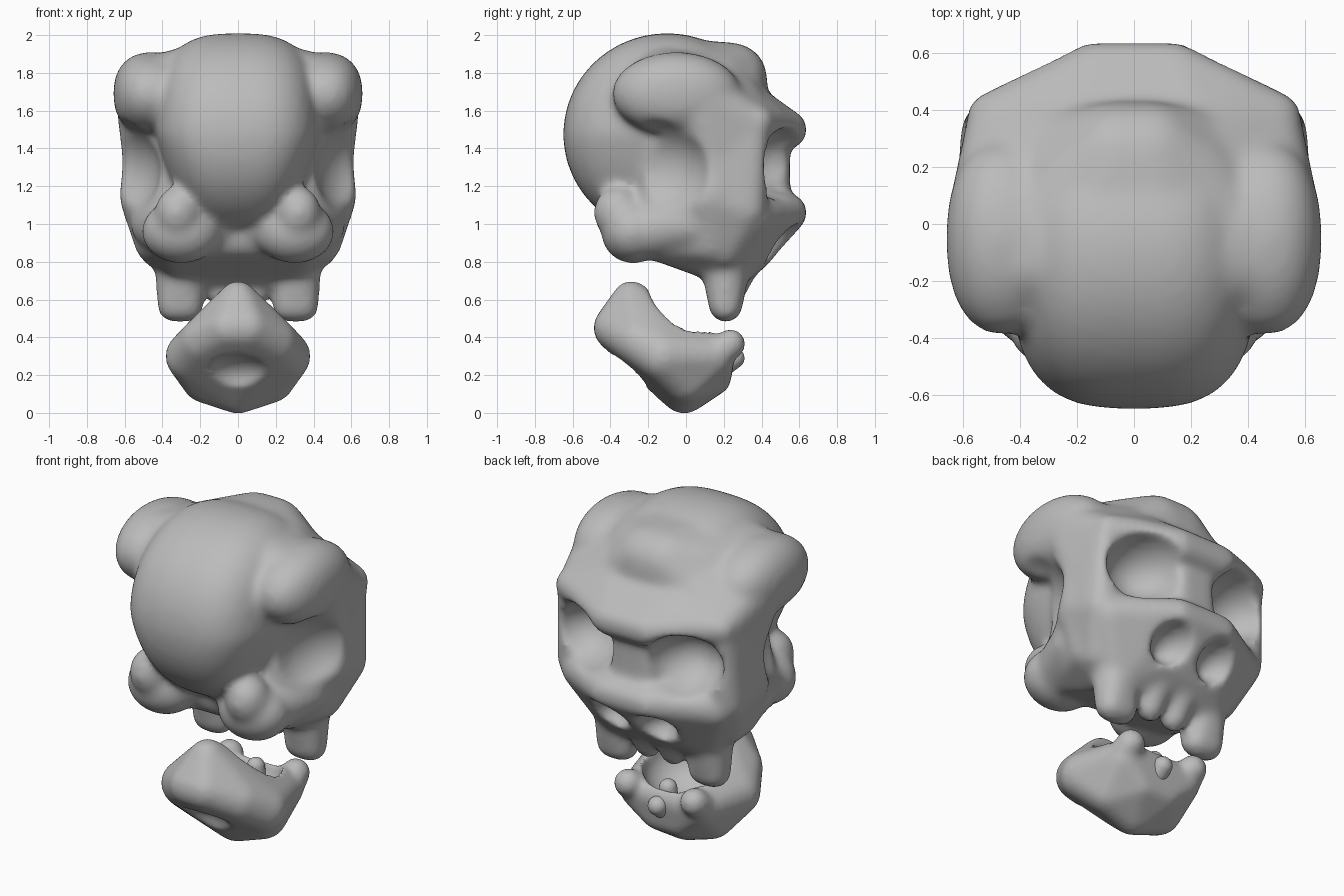
import bpy, bmesh
from mathutils import Matrix, Vector

if "Cube" in bpy.data.objects:
    bpy.data.objects.remove(bpy.data.objects["Cube"])

bone = bpy.data.materials.new("bone grey")
bone.diffuse_color = (0.5, 0.5, 0.5, 1)
bone.use_nodes = True
bone.node_tree.nodes["Principled BSDF"].inputs["Base Color"].default_value = bone.diffuse_color


def hull(bm, balls, mirror=True):
    """Add the convex skin around balls (x, y, z, radius), mirrored across x."""
    tmp = bmesh.new()
    for x, y, z, r in balls:
        for s in ((1, -1) if mirror and x else (1,)):
            bmesh.ops.create_icosphere(tmp, subdivisions=3, radius=r,
                                       matrix=Matrix.Translation((s * x, y, z)))
    bmesh.ops.delete(tmp, geom=tmp.edges[:], context='EDGES_FACES')
    bmesh.ops.convex_hull(tmp, input=tmp.verts[:])
    bmesh.ops.delete(tmp, geom=[v for v in tmp.verts if not v.link_faces], context='VERTS')
    bmesh.ops.recalc_face_normals(tmp, faces=tmp.faces[:])
    me = bpy.data.meshes.new("hull")
    tmp.to_mesh(me)
    tmp.free()
    bm.from_mesh(me)
    bpy.data.meshes.remove(me)


def pair(bm, balls):
    """Add the same small hull on the left and on the right."""
    for s in (1, -1):
        hull(bm, [(s * x, y, z, r) for x, y, z, r in balls], mirror=False)


def blob(bm, c, r, power=2.0, taper=0.0):
    """Add an ellipsoid (both sides if off centre); power squares it off in x."""
    for s in ((1, -1) if c[0] else (1,)):
        new = bmesh.ops.create_icosphere(bm, subdivisions=4, radius=1)["verts"]
        for v in new:
            n = (abs(v.co.x) ** power + (v.co.y ** 2 + v.co.z ** 2) ** (power / 2)) ** (1 / power)
            p = v.co / n
            p.x *= 1 + taper * min(p.z, 0)
            v.co = Vector((s * c[0] + p.x * r[0], c[1] + p.y * r[1], c[2] + p.z * r[2]))


def to_object(bm, name):
    me = bpy.data.meshes.new(name)
    bm.to_mesh(me)
    bm.free()
    ob = bpy.data.objects.new(name, me)
    bpy.context.collection.objects.link(ob)
    return ob


def voxel(ob, size):
    m = ob.modifiers.new("fuse", 'REMESH')
    m.mode, m.voxel_size = 'VOXEL', size


def finish(ob):
    ob.data.materials.clear()
    ob.data.materials.append(bone)
    ob.data.polygons.foreach_set("use_smooth", [True] * len(ob.data.polygons))
    ob.data.update()


def sculpt(name, bm, cuts, size, smooth):
    """Fuse the solids, carve the hollows, then soften everything."""
    ob = to_object(bm, name)
    voxel(ob, size)
    cbm = bmesh.new()
    for c, r in cuts:
        blob(cbm, c, r)
    cutter = to_object(cbm, name + "_cutter")
    cutter.hide_render = True
    voxel(cutter, size)
    b = ob.modifiers.new("carve", 'BOOLEAN')
    b.operation, b.object, b.solver = 'DIFFERENCE', cutter, 'EXACT'
    voxel(ob, size)
    s = ob.modifiers.new("soften", 'SMOOTH')
    s.factor, s.iterations = 0.5, smooth
    me = bpy.data.meshes.new_from_object(ob.evaluated_get(bpy.context.evaluated_depsgraph_get()))
    ob.modifiers.clear()
    ob.data = me
    bpy.data.objects.remove(cutter)
    finish(ob)


# Skull
bm = bmesh.new()
blob(bm, (0, -0.10, 1.475), (0.435, 0.55, 0.535), 3.0, 0.3)     # braincase
hull(bm, [(0.12, -0.05, 1.78, 0.20), (0.06, 0.24, 1.77, 0.19),  # forehead and face core
          (0.20, 0.16, 1.74, 0.18), (0.32, 0.0, 1.73, 0.18),
          (0.47, 0.08, 1.50, 0.12), (0.51, 0.15, 1.15, 0.12),
          (0.47, 0.28, 1.50, 0.10), (0.20, 0.32, 1.20, 0.12),
          (0.44, 0.14, 0.90, 0.11), (0.30, 0.20, 0.80, 0.12), (0.34, -0.16, 0.93, 0.12)])
blob(bm, (0.46, -0.05, 1.69), (0.20, 0.34, 0.22), 2.3)          # temple bumps
pair(bm, [(0.49, 0.06, 1.67, 0.16), (0.50, 0.15, 1.40, 0.12),   # bump to brow slopes
          (0.48, 0.35, 1.53, 0.11), (0.20, 0.24, 1.70, 0.15)])
pair(bm, [(0.45, -0.14, 1.72, 0.17), (0.26, -0.12, 1.74, 0.20),  # bump to crown fill
          (0.45, 0.05, 1.72, 0.17)])
hull(bm, [(0.14, 0.54, 1.50, 0.10), (0.36, 0.44, 1.54, 0.09),   # brow ridge
          (0.50, 0.375, 1.54, 0.09), (0.25, 0.28, 1.66, 0.12)])
pair(bm, [(0.50, 0.355, 1.50, 0.09), (0.50, 0.32, 1.08, 0.11),  # cheek walls
          (0.50, 0.15, 1.42, 0.11), (0.51, 0.12, 1.12, 0.11), (0.41, 0.20, 0.88, 0.12)])
hull(bm, [(0.07, 0.47, 1.42, 0.08), (0.07, 0.46, 1.10, 0.09)])  # nose bridge
hull(bm, [(0.14, 0.54, 1.06, 0.10), (0.45, 0.34, 1.04, 0.12),   # snout and upper jaw
          (0.14, 0.36, 0.84, 0.09), (0.30, 0.22, 0.78, 0.13), (0.30, 0.25, 1.1, 0.1)])
pair(bm, [(0.32, -0.26, 0.96, 0.16), (0.43, 0.02, 1.00, 0.14),  # skull base
          (0.05, -0.16, 1.00, 0.13)])
blob(bm, (0.30, -0.28, 0.96), (0.21, 0.17, 0.17))               # rear lobes
blob(bm, (0.32, -0.36, 1.06), (0.12, 0.13, 0.14))               # rear knobs
pair(bm, [(0.31, 0.21, 0.77, 0.13), (0.27, 0.21, 0.57, 0.09),   # upper corner teeth
          (0.34, 0.21, 0.57, 0.09)])
pair(bm, [(0.085, 0.31, 0.80, 0.09), (0.085, 0.235, 0.63, 0.075)])  # upper front teeth
sculpt("skull", bm, [
    ((0.345, 0.55, 1.315), (0.225, 0.28, 0.195)),  # eye sockets
    ((0.16, 0.57, 0.88), (0.125, 0.20, 0.12)),    # nostrils
    ((0.72, -0.20, 1.285), (0.31, 0.34, 0.29)),   # temple hollows
    ((0, -0.48, 0.78), (0.20, 0.30, 0.08)),       # neck arch
], 0.018, 18)

# Lower jaw
bm = bmesh.new()
hull(bm, [(0, -0.29, 0.60, 0.10), (0.05, -0.37, 0.45, 0.12), (0.25, -0.12, 0.30, 0.135),
          (0.18, -0.25, 0.38, 0.13), (0.17, 0.0, 0.18, 0.13),
          (0, -0.01, 0.125, 0.13), (0.20, 0.15, 0.30, 0.11), (0.08, 0.14, 0.19, 0.10)])
pair(bm, [(0.22, 0.16, 0.31, 0.09), (0.22, 0.235, 0.365, 0.08)])  # lower corner teeth
sculpt("lower_jaw", bm, [
    ((0, 0.08, 0.73), (0.60, 0.29, 0.31)),        # dip behind the chin
    ((0, 0.01, 0.43), (0.24, 0.22, 0.20)),        # bowl
    ((0, -0.39, 0.17), (0.21, 0.18, 0.14)),       # hollow at the back
], 0.014, 14)

# Small lower front teeth, one on the lip and one inside it
bm = bmesh.new()
hull(bm, [(0.01, 0.18, 0.24, 0.06), (0.01, 0.255, 0.29, 0.055)], mirror=False)
hull(bm, [(0, 0.17, 0.27, 0.06), (0, 0.17, 0.37, 0.05)])
finish(to_object(bm, "lower_front_teeth"))
